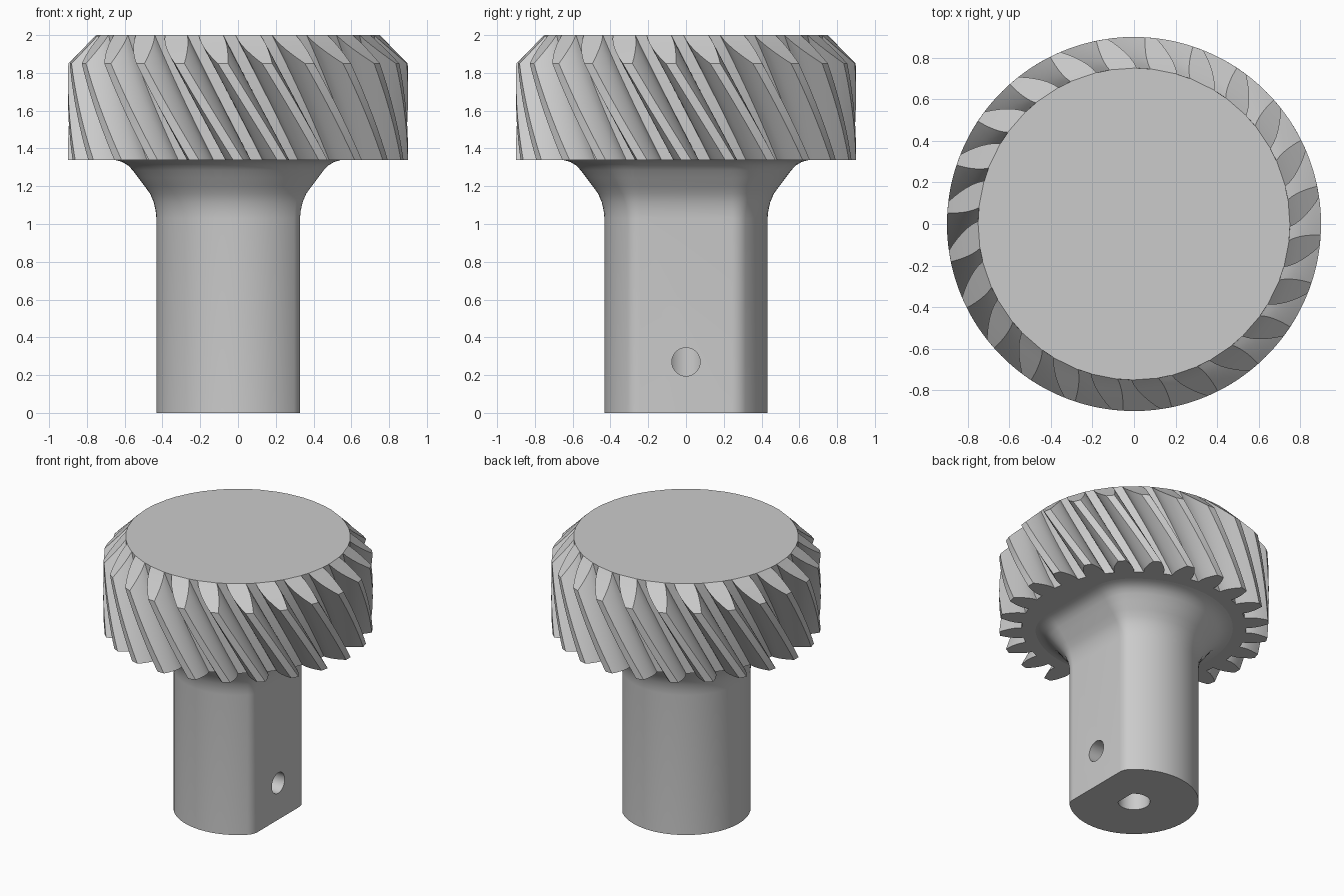
import bpy, bmesh, math

cube = bpy.data.objects.get("Cube")
if cube:
    bpy.data.objects.remove(cube, do_unlink=True)

steel = bpy.data.materials.new("plain_grey")
steel.use_nodes = True
GREY = (0.6, 0.6, 0.6, 1)
steel.diffuse_color = GREY
steel.node_tree.nodes["Principled BSDF"].inputs["Base Color"].default_value = GREY


def loft(name, rings):
    """Skin matching rings of points, bottom to top, and cap both ends."""
    bm = bmesh.new()
    rows = [[bm.verts.new(p) for p in ring] for ring in rings]
    n = len(rows[0])
    for low, high in zip(rows, rows[1:]):
        for i in range(n):
            j = (i + 1) % n
            bm.faces.new((low[i], low[j], high[j], high[i]))
    bm.faces.new(rows[0][::-1])
    bm.faces.new(rows[-1])
    bmesh.ops.recalc_face_normals(bm, faces=bm.faces)
    mesh = bpy.data.meshes.new(name)
    bm.to_mesh(mesh)
    bm.free()
    obj = bpy.data.objects.new(name, mesh)
    bpy.context.collection.objects.link(obj)
    mesh.materials.append(steel)
    return obj


def select_only(obj):
    bpy.ops.object.select_all(action='DESELECT')
    obj.select_set(True)
    bpy.context.view_layer.objects.active = obj


def smooth(obj):
    select_only(obj)
    bpy.ops.object.shade_smooth_by_angle(angle=math.radians(30))


def d_ring(radius, flat, fillet, z):
    """Round section with a flat towards +x and rounded corners."""
    cx = flat - fillet
    cy = math.sqrt((radius - fillet) ** 2 - cx ** 2)
    turn = math.atan2(cy, cx)
    pts = []
    for i in range(9):
        a = -turn + turn * i / 8
        pts.append((cx + fillet * math.cos(a), -cy + fillet * math.sin(a), z))
    for i in range(9):
        a = turn * i / 8
        pts.append((cx + fillet * math.cos(a), cy + fillet * math.sin(a), z))
    for i in range(1, 48):
        a = turn + (2 * math.pi - 2 * turn) * i / 48
        pts.append((radius * math.cos(a), radius * math.sin(a), z))
    return pts


# Helical gear: involute teeth with a chamfered upper rim
TEETH, TIP, ROOT = 24, 0.9, 0.75
BOTTOM, SHOULDER, TOP = 1.34, 1.85, 2.0
HELIX = math.radians(30)
MODULE = 2 * TIP / (TEETH / math.cos(HELIX) + 2)
PITCH = TIP - MODULE
PRESSURE = math.atan(math.tan(math.radians(20)) / math.cos(HELIX))
BASE = PITCH * math.cos(PRESSURE)


def involute(a):
    return math.tan(a) - a


def half_tooth(r):
    a = math.acos(min(1, BASE / r))
    return math.pi / (2 * TEETH) + involute(PRESSURE) - involute(a)


def gear_ring(z):
    outer = max(ROOT + 0.001, min(TIP, TIP - (z - SHOULDER)))
    twist = -math.tan(HELIX) / PITCH * (z - BOTTOM)
    steps = 7
    radii = [ROOT + (outer - ROOT) * i / steps for i in range(steps + 1)]
    pts = []
    for k in range(TEETH):
        c = twist + 2 * math.pi * k / TEETH
        flank = [(r, c - half_tooth(r)) for r in radii]
        flank += [(r, c + half_tooth(r)) for r in reversed(radii)]
        pts += [(r * math.cos(a), r * math.sin(a), z) for r, a in flank]
    return pts


levels = [BOTTOM + (SHOULDER - BOTTOM) * i / 10 for i in range(10)]
levels += [SHOULDER + (TOP - SHOULDER) * i / 6 for i in range(7)]
gear = loft("helical_gear", [gear_ring(z) for z in levels])
smooth(gear)

# Shaft with a flat side, flaring into the underside of the gear
flare = [(0, 0), (0, 1.03), (0.004, 1.07), (0.014, 1.115), (0.033, 1.16),
         (0.062, 1.2), (0.096, 1.245), (0.126, 1.285), (0.15, 1.31),
         (0.18, 1.328), (0.21, 1.337), (0.24, 1.342), (0.24, 1.4)]
shaft = loft("shaft", [d_ring(0.432 + o, 0.328 + o, 0.1 + o, z) for o, z in flare])

# Bore from below and the cross hole through the flat
bore = loft("bore_cutter", [d_ring(0.107, 0.08, 0.01, z) for z in (-0.1, 0.7)])
bpy.ops.mesh.primitive_cylinder_add(vertices=40, radius=0.075, depth=0.5,
                                    location=(0.27, 0, 0.27),
                                    rotation=(0, math.pi / 2, 0))
cross = bpy.context.object
cross.name = "cross_hole_cutter"
cross.data.materials.append(steel)
for cutter in (bore, cross):
    cutter.hide_render = True
    cut = shaft.modifiers.new("hole", 'BOOLEAN')
    cut.operation = 'DIFFERENCE'
    cut.solver = 'EXACT'
    cut.object = cutter
    select_only(shaft)
    bpy.ops.object.modifier_apply(modifier=cut.name)
    bpy.data.objects.remove(cutter, do_unlink=True)
smooth(shaft)
